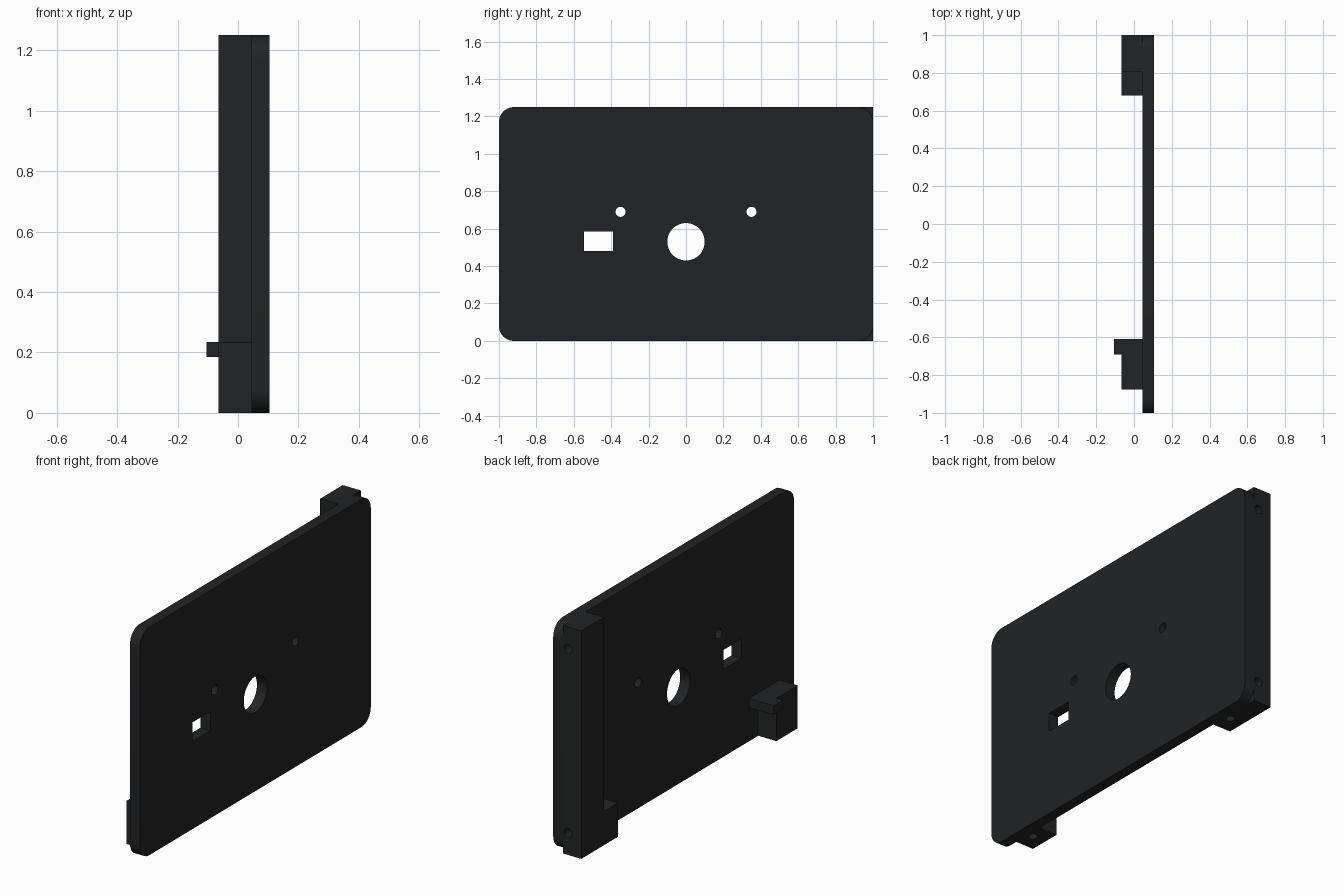
import bpy, bmesh, math

if "Cube" in bpy.data.objects:
    bpy.data.objects.remove(bpy.data.objects["Cube"])

dark = bpy.data.materials.new("dark_plastic")
dark.diffuse_color = (0.016, 0.017, 0.018, 1)
dark.use_nodes = True
dark.node_tree.nodes["Principled BSDF"].inputs["Base Color"].default_value = dark.diffuse_color

X_BACK, X_MID, X_FRONT = -0.065, 0.045, 0.105
HEIGHT = 1.25
SCREW_X, SCREW_R = 0.016, 0.024


def prism(name, profile, x0, x1):
    """Extrude a (y, z) outline from x0 to x1."""
    bm = bmesh.new()
    face = bm.faces.new([bm.verts.new((x0, y, z)) for y, z in profile])
    ext = bmesh.ops.extrude_face_region(bm, geom=[face])
    verts = [v for v in ext["geom"] if isinstance(v, bmesh.types.BMVert)]
    bmesh.ops.translate(bm, verts=verts, vec=(x1 - x0, 0, 0))
    bmesh.ops.recalc_face_normals(bm, faces=bm.faces)
    mesh = bpy.data.meshes.new(name)
    bm.to_mesh(mesh)
    bm.free()
    obj = bpy.data.objects.new(name, mesh)
    bpy.context.collection.objects.link(obj)
    mesh.materials.append(dark)
    return obj


def rect(y0, y1, z0, z1):
    return [(y0, z0), (y1, z0), (y1, z1), (y0, z1)]


def rounded_rect(y0, y1, z0, z1, r, steps=10):
    pts = []
    corners = [(y1 - r, z1 - r), (y0 + r, z1 - r), (y0 + r, z0 + r), (y1 - r, z0 + r)]
    for i, (cy, cz) in enumerate(corners):
        for k in range(steps + 1):
            a = math.pi / 2 * (i + k / steps)
            pts.append((cy + r * math.cos(a), cz + r * math.sin(a)))
    return pts


def cylinder(loc, r, depth, rot, sides=32):
    bpy.ops.mesh.primitive_cylinder_add(vertices=sides, radius=r, depth=depth,
                                        location=loc, rotation=rot)
    return bpy.context.object


def cut(obj, cutters):
    bpy.ops.object.select_all(action='DESELECT')
    obj.select_set(True)
    bpy.context.view_layer.objects.active = obj
    for c in cutters:
        c.hide_render = True
        mod = obj.modifiers.new("cut", 'BOOLEAN')
        mod.operation, mod.solver, mod.object = 'DIFFERENCE', 'EXACT', c
        bpy.ops.object.modifier_apply(modifier=mod.name)
        bpy.data.objects.remove(c)
    bpy.ops.object.shade_smooth_by_angle(angle=math.radians(30))


ALONG_X = (0, math.pi / 2, 0)
ALONG_Y = (math.pi / 2, 0, 0)

# Face plate with round openings and a rectangular window
plate = prism("face_plate", rounded_rect(-1, 1, 0, HEIGHT, 0.08), X_MID, X_FRONT)
holes = [cylinder((0.075, 0, 0.53), 0.1, 0.3, ALONG_X, 48)]
holes += [cylinder((0.075, s * 0.35, 0.69), 0.027, 0.3, ALONG_X) for s in (-1, 1)]
holes.append(prism("window_cutter", rect(-0.545, -0.39, 0.48, 0.585), 0, 0.2))
cut(plate, holes)

# Side rail with its foot, drilled from the side and from below
rail = prism("side_rail", [(0.68, 0), (1, 0), (1, HEIGHT), (0.805, HEIGHT),
                           (0.805, 0.185), (0.68, 0.185)], X_BACK, X_MID)
drills = [cylinder((SCREW_X, 1, z), SCREW_R, 0.24, ALONG_Y) for z in (0.12, 1.13)]
drills.append(cylinder((SCREW_X, 0.78, 0), SCREW_R, 0.24, (0, 0, 0)))
cut(rail, drills)

# Mounting block at the other end
block = prism("mounting_block", rect(-0.875, -0.69, 0, 0.235), X_BACK, X_MID)
cut(block, [cylinder((SCREW_X, -0.78, 0), SCREW_R, 0.24, (0, 0, 0))])

# Small latch tab beside the block
prism("latch_tab", rect(-0.69, -0.61, 0.185, 0.235), -0.105, X_MID)
